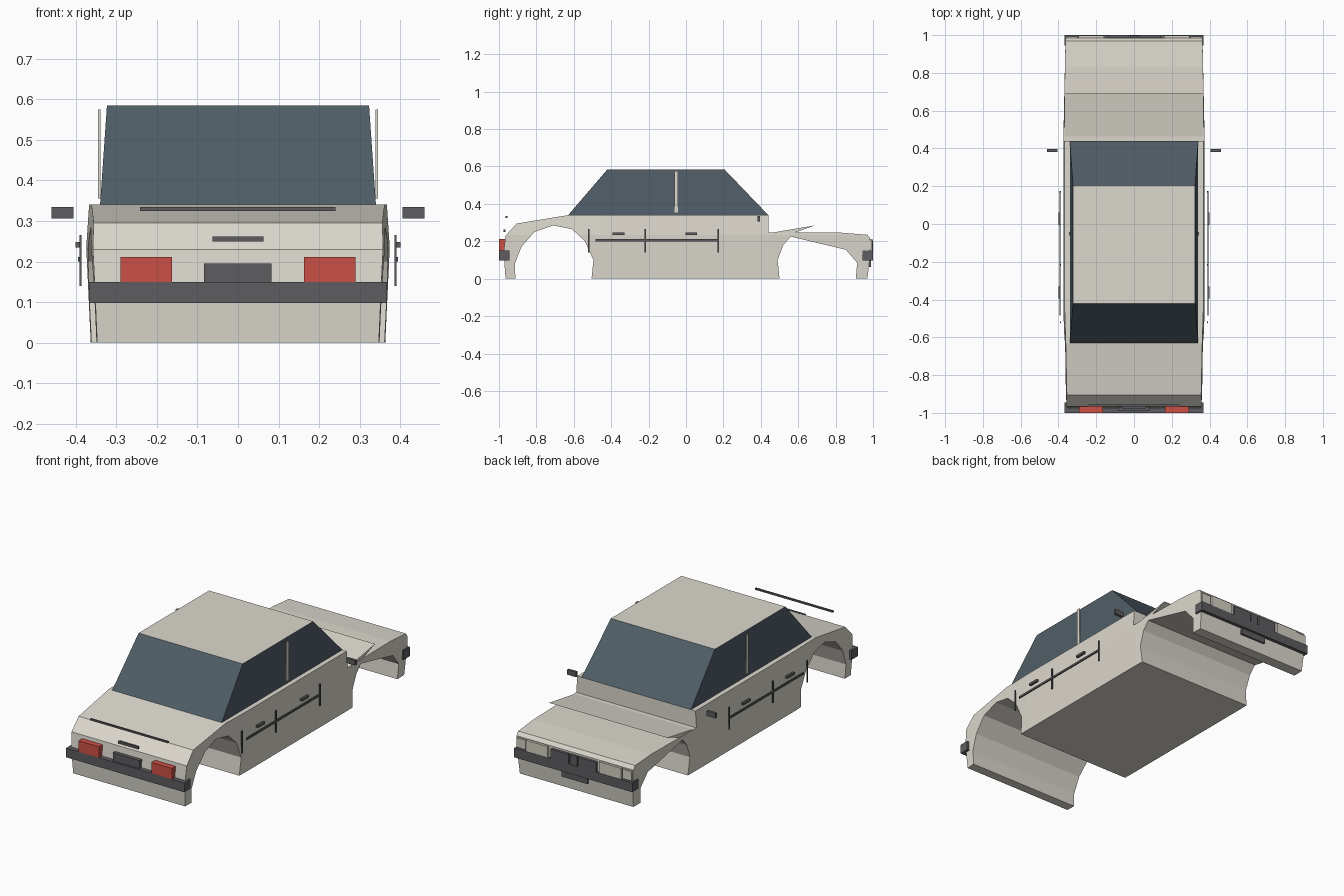
import bpy, bmesh
from mathutils import Vector

if "Cube" in bpy.data.objects:
    bpy.data.objects.remove(bpy.data.objects["Cube"])


def material(name, rgb):
    m = bpy.data.materials.new(name)
    m.diffuse_color = (*rgb, 1)
    m.use_nodes = True
    m.node_tree.nodes["Principled BSDF"].inputs["Base Color"].default_value = m.diffuse_color
    return m


PAINT = material("paint", (0.72, 0.69, 0.62))
GLASS = material("glass", (0.08, 0.11, 0.135))
TRIM = material("trim", (0.11, 0.11, 0.12))
RED = material("red_lens", (0.6, 0.08, 0.06))
LENS = material("clear_lens", (0.66, 0.63, 0.55))


def finish(name, bm, *mats):
    bmesh.ops.recalc_face_normals(bm, faces=bm.faces)
    me = bpy.data.meshes.new(name)
    bm.to_mesh(me)
    bm.free()
    for m in mats:
        me.materials.append(m)
    ob = bpy.data.objects.new(name, me)
    bpy.context.collection.objects.link(ob)
    return ob


def box(name, x, y, z, mat, mirror=False):
    """Box from (min, max) ranges, optionally repeated at -x."""
    bm = bmesh.new()
    for s in ((1, -1) if mirror else (1,)):
        vs = bmesh.ops.create_cube(bm, size=1)["verts"]
        for v in vs:
            v.co = Vector((s * (sum(x) / 2 + v.co.x * (x[1] - x[0])),
                           sum(y) / 2 + v.co.y * (y[1] - y[0]),
                           sum(z) / 2 + v.co.z * (z[1] - z[0])))
    return finish(name, bm, mat)


def extrude_profile(pts):
    """Side profile (y, z) extruded from x = -1 to x = 1."""
    bm = bmesh.new()
    f = bm.faces.new([bm.verts.new((-1, y, z)) for y, z in pts])
    ext = bmesh.ops.extrude_face_region(bm, geom=[f], use_keep_orig=True)["geom"]
    for v in ext:
        if isinstance(v, bmesh.types.BMVert):
            v.co.x = 1
    return bm


def lerp(t, table):
    for (a, va), (b, vb) in zip(table, table[1:]):
        if t <= b:
            return va + (vb - va) * max(0, (t - a) / (b - a))
    return table[-1][1]


# Body shell: side profile with both wheel arches, then tapered in width
profile = [(-0.965, 0), (-0.975, 0.14), (-0.965, 0.23), (-0.905, 0.295),
           (-0.63, 0.34), (0.44, 0.34), (0.44, 0.247), (0.6, 0.247),
           (0.83, 0.246), (0.97, 0.235), (0.985, 0.215), (0.985, 0.13), (0.97, 0),
           (0.908, 0), (0.915, 0.085), (0.855, 0.155), (0.56, 0.225),
           (0.52, 0.18), (0.49, 0.1), (0.5, 0),
           (-0.505, 0), (-0.495, 0.1), (-0.54, 0.2), (-0.61, 0.265),
           (-0.71, 0.285), (-0.81, 0.25), (-0.88, 0.17), (-0.915, 0.08), (-0.912, 0)]
bm = extrude_profile(profile)
for co, no in (((0, 0, 0.235), (0, 0, 1)), ((0, -0.45, 0), (0, 1, 0)), ((0, 0.45, 0), (0, 1, 0))):
    bmesh.ops.bisect_plane(bm, geom=bm.verts[:] + bm.edges[:] + bm.faces[:],
                           plane_co=co, plane_no=no)
for v in bm.verts:
    w = lerp(v.co.z, [(0, 0.363), (0.235, 0.374), (0.34, 0.367)])
    w *= lerp(v.co.y, [(-0.98, 0.955), (-0.45, 1), (0.45, 1), (0.98, 0.97)])
    v.co.x *= w
finish("body_shell", bm, PAINT)

# Raised lip across the hood
bm = extrude_profile([(0.44, 0.243), (0.69, 0.285), (0.58, 0.246)])
for v in bm.verts:
    v.co.x *= 0.368
finish("hood_lip", bm, PAINT)

# Cabin: tapered glass block with a painted roof face
bm = bmesh.new()
rings = []
for hw, y0, y1, z in ((0.34, -0.63, 0.44, 0.34), (0.323, -0.42, 0.205, 0.585)):
    rings.append([bm.verts.new(c) for c in
                  ((-hw, y0, z), (hw, y0, z), (hw, y1, z), (-hw, y1, z))])
low, top = rings
for i in range(4):
    j = (i + 1) % 4
    bm.faces.new((low[i], low[j], top[j], top[i]))
bm.faces.new(low)
bm.faces.new(top).material_index = 1
finish("cabin_glass_and_roof", bm, GLASS, PAINT)
box("door_pillars", (0.339, 0.345), (-0.062, -0.042), (0.355, 0.575), PAINT, True)

# Bumpers
box("rear_bumper", (-0.367, 0.367), (-1, -0.945), (0.098, 0.15), TRIM)
box("front_bumper", (-0.367, 0.367), (0.945, 1), (0.098, 0.15), TRIM)

# Rear details
box("tail_lights", (0.163, 0.29), (-1, -0.965), (0.142, 0.211), RED, True)
box("rear_plate", (-0.084, 0.082), (-0.99, -0.965), (0.15, 0.195), TRIM)
box("trunk_handle", (-0.063, 0.063), (-0.976, -0.966), (0.249, 0.262), TRIM)
box("trunk_bar", (-0.242, 0.24), (-0.965, -0.955), (0.325, 0.334), TRIM)

# Front details
box("headlights", (0.16, 0.295), (0.97, 0.998), (0.15, 0.212), LENS, True)
box("corner_lights", (0.3, 0.358), (0.965, 0.993), (0.155, 0.208), LENS, True)
box("grille_sides", (0.03, 0.14), (0.975, 1), (0.15, 0.205), TRIM, True)
box("grille_center", (-0.022, 0.022), (0.975, 0.997), (0.15, 0.205), TRIM)
box("front_plate", (-0.08, 0.08), (0.97, 0.988), (0.062, 0.1), TRIM)

# Side details
box("mirrors", (0.405, 0.46), (0.382, 0.396), (0.306, 0.334), TRIM, True)
box("side_strips", (0.388, 0.394), (-0.485, 0.175), (0.2, 0.211), TRIM, True)
for i, y in enumerate((-0.52, -0.217, 0.172)):
    box(f"door_seams_{i + 1}", (0.386, 0.391), (y - 0.004, y + 0.004), (0.14, 0.265), TRIM, True)
for i, y in enumerate((-0.362, 0.028)):
    box(f"door_handles_{i + 1}", (0.388, 0.4), (y - 0.032, y + 0.032), (0.235, 0.248), TRIM, True)
